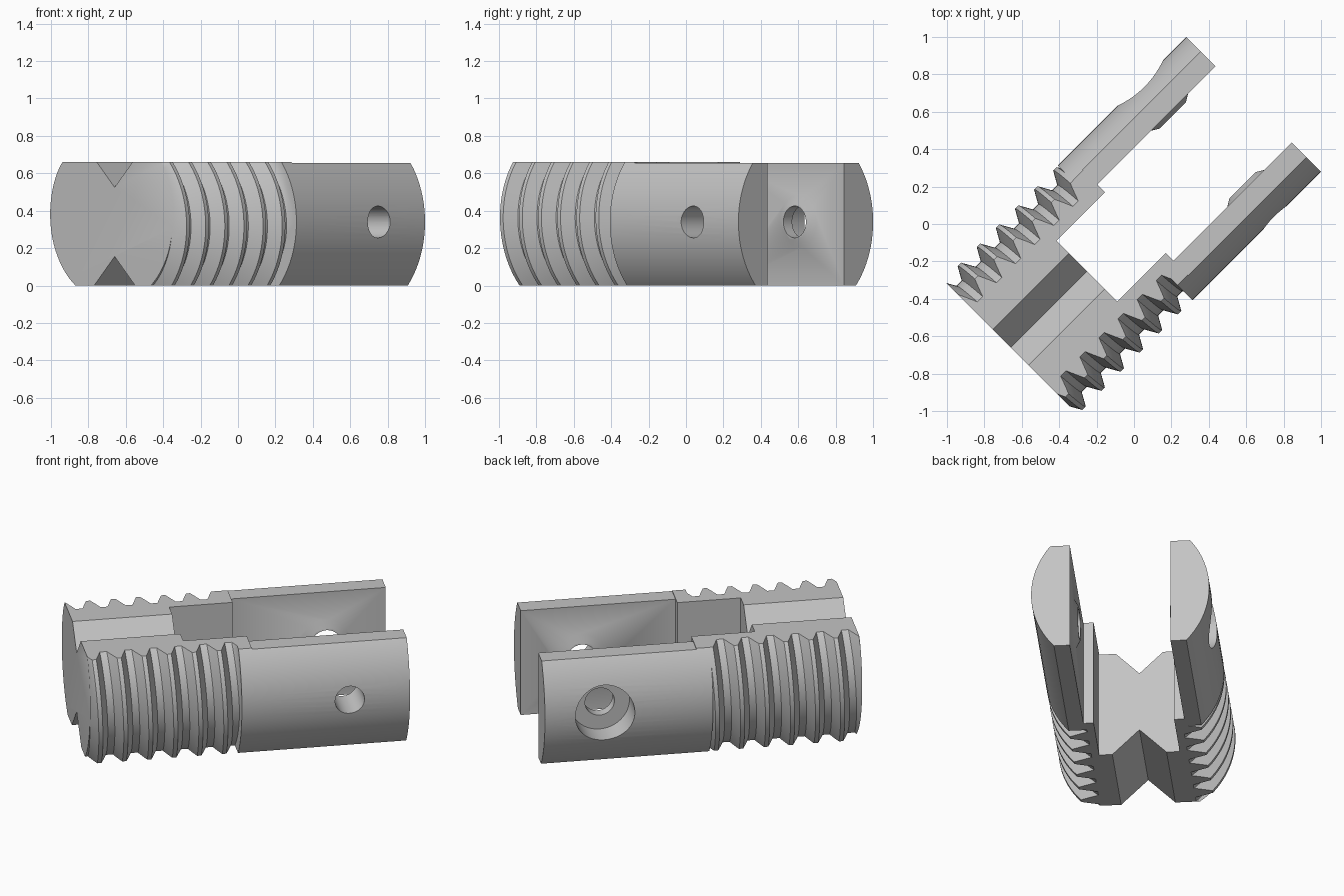
import bpy, bmesh, math
from mathutils import Matrix, Vector

if "Cube" in bpy.data.objects:
    bpy.data.objects.remove(bpy.data.objects["Cube"], do_unlink=True)

# Work along the shank axis: x = length, y = across the fork, z = up
R, ROOT, PITCH, SEG = 0.509, 0.437, 0.1445, 96
END, SHOULDER, TIP = -0.933, -0.067, 0.905
PIN = 0.557
AXIS_HEIGHT = 0.34

steel = bpy.data.materials.new("grey steel")
steel.use_nodes = True
colour = (0.55, 0.55, 0.55, 1)
steel.diffuse_color = colour
steel.node_tree.nodes["Principled BSDF"].inputs["Base Color"].default_value = colour


def make_object(name, bm):
    bmesh.ops.recalc_face_normals(bm, faces=bm.faces)
    mesh = bpy.data.meshes.new(name)
    bm.to_mesh(mesh)
    bm.free()
    mesh.materials.append(steel)
    obj = bpy.data.objects.new(name, mesh)
    bpy.context.collection.objects.link(obj)
    return obj


def box(name, low, high):
    low, high = Vector(low), Vector(high)
    bm = bmesh.new()
    bmesh.ops.create_cube(bm, size=1)
    bmesh.ops.scale(bm, vec=high - low, verts=bm.verts)
    bmesh.ops.translate(bm, vec=(low + high) / 2, verts=bm.verts)
    return make_object(name, bm)


def rod(name, axis, start, end, r1, r2, offset=(0, 0, 0), seg=48):
    """Cylinder or cone along x or y, from start to end."""
    bm = bmesh.new()
    bmesh.ops.create_cone(bm, cap_ends=True, segments=seg, radius1=r1, radius2=r2, depth=end - start)
    turn = Matrix.Rotation(math.pi / 2, 4, 'Y') if axis == 'x' else Matrix.Rotation(-math.pi / 2, 4, 'X')
    bm.transform(turn)
    mid = (start + end) / 2
    shift = Vector((mid, 0, 0)) if axis == 'x' else Vector((0, mid, 0))
    bmesh.ops.translate(bm, vec=shift + Vector(offset), verts=bm.verts)
    return make_object(name, bm)


def combine(target, tool, operation):
    mod = target.modifiers.new(tool.name, 'BOOLEAN')
    mod.operation, mod.solver, mod.object = operation, 'EXACT', tool
    tool.hide_render = True
    bpy.context.view_layer.objects.active = target
    bpy.ops.object.modifier_apply(modifier=mod.name)
    bpy.data.objects.remove(tool, do_unlink=True)


def helical_thread():
    """Single-start screw: each column climbs, and the seam joins one pitch later."""
    profile = [(-0.052, ROOT), (-0.012, R - 0.001), (0.012, R - 0.001), (0.052, ROOT)]
    turns, first = 10, -0.813 - 2 * PITCH
    bm = bmesh.new()
    columns = []
    for i in range(SEG):
        a = 2 * math.pi * i / SEG
        columns.append([bm.verts.new((first + PITCH * (k + i / SEG) + s, r * math.cos(a), r * math.sin(a)))
                        for k in range(turns) for s, r in profile])
    count = turns * len(profile)
    for i in range(SEG):
        seam = len(profile) if i == SEG - 1 else 0
        here, there = columns[i], columns[(i + 1) % SEG]
        for j in range(count - 1 - seam):
            bm.faces.new((here[j], here[j + 1], there[j + 1 + seam], there[j + seam]))
    # close both ragged ends with a fan
    middle = first + PITCH * turns / 2
    ends = [bm.verts.new((first - 0.1, 0, 0)), bm.verts.new((first + PITCH * (turns + 1), 0, 0))]
    for e in [e for e in bm.edges if len(e.link_faces) == 1]:
        bm.faces.new((*e.verts, ends[e.verts[0].co.x > middle]))
    return make_object("threaded_fork", bm)


# Threaded shank and plain barrel
fork = helical_thread()
combine(fork, box("thread_limits", (END, -1, -1), (-0.04, 1, 1)), 'INTERSECT')
combine(fork, rod("barrel", 'x', SHOULDER, TIP, R, R, seg=SEG), 'UNION')

# Flats below and above, the top of the arms slightly lower
combine(fork, box("flats", (-2, -2, -AXIS_HEIGHT), (2, 2, 0.32)), 'INTERSECT')
combine(fork, box("arm_top_relief", (0.01, -1, 0.315), (2, 1, 1)), 'DIFFERENCE')

# Stepped slot between the arms
combine(fork, box("narrow_slot", (-0.357, -0.23, -1), (2, 0.23, 1)), 'DIFFERENCE')
combine(fork, box("wide_slot", (0.01, -0.288, -1), (2, 0.288, 1)), 'DIFFERENCE')

# V grooves along the top and bottom of the solid end
for side in (1, -1):
    groove = box("v_groove", (-1.2, -0.2, -0.2), (-0.2, 0.2, 0.2))
    groove.data.transform(Matrix.Translation((0, 0, side * (0.185 + 0.2 * math.sqrt(2))))
                          @ Matrix.Rotation(math.pi / 4, 4, 'X'))
    combine(fork, groove, 'DIFFERENCE')

# Conical bosses inside each arm, then the pin hole and counterbore
pin_place = (PIN, 0, 0)
combine(fork, rod("left_boss", 'y', 0.264, 0.312, 0.1, 0.18, pin_place), 'UNION')
combine(fork, rod("right_boss", 'y', -0.312, -0.264, 0.18, 0.1, pin_place), 'UNION')
combine(fork, rod("pin_hole", 'y', -1, 1, 0.085, 0.085, pin_place), 'DIFFERENCE')
combine(fork, rod("counterbore", 'y', 0.33, 1, 0.172, 0.172, pin_place), 'DIFFERENCE')

# Turn the axis diagonally and stand the part on the ground
fork.data.transform(Matrix.Translation((0, 0, AXIS_HEIGHT)) @ Matrix.Rotation(math.pi / 4, 4, 'Z'))
bpy.ops.object.select_all(action='DESELECT')
fork.select_set(True)
bpy.context.view_layer.objects.active = fork
bpy.ops.object.shade_smooth_by_angle(angle=math.radians(35))
